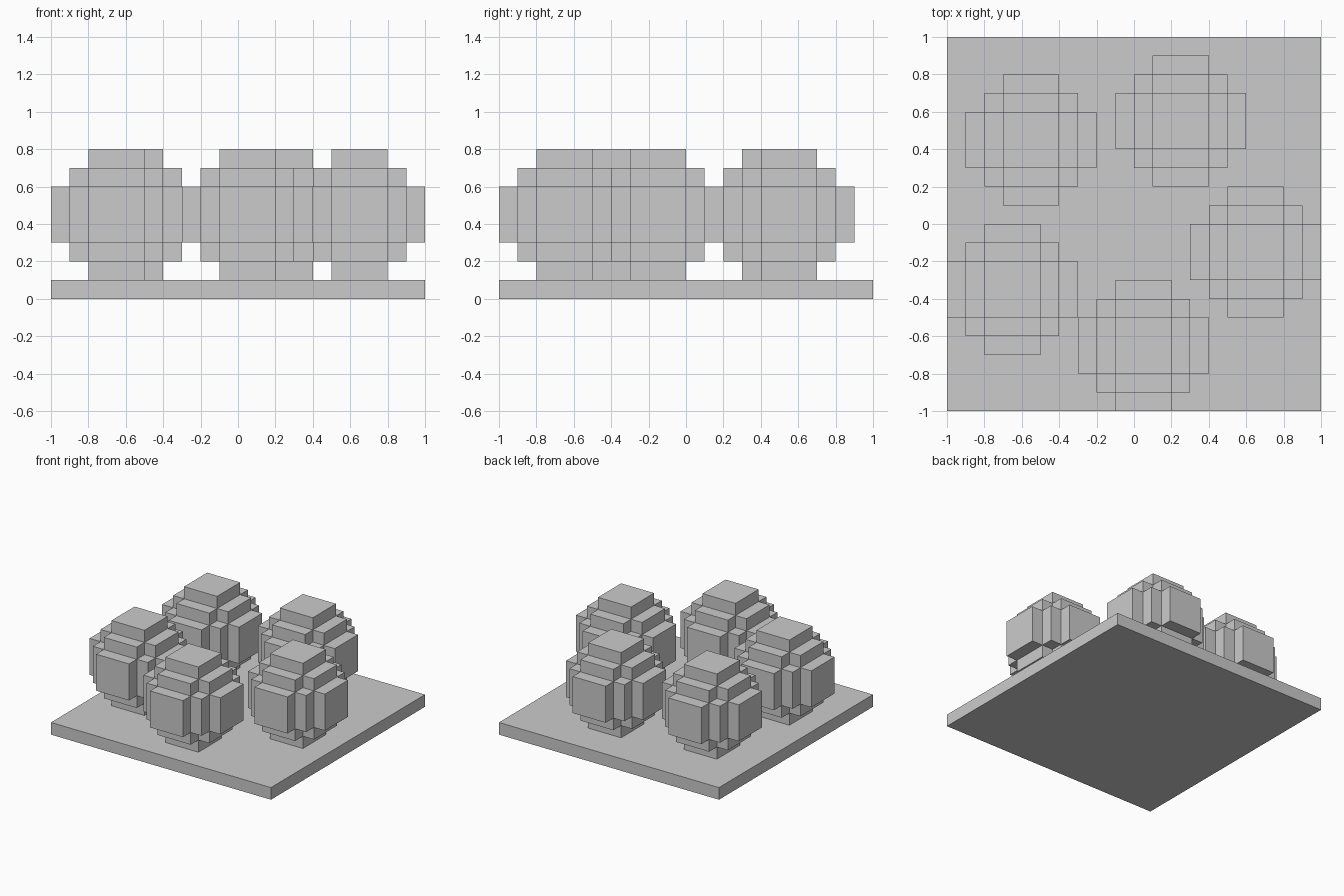
import bpy, bmesh
from itertools import product
from mathutils import Vector

if "Cube" in bpy.data.objects:
    bpy.data.objects.remove(bpy.data.objects["Cube"])

CELL = 0.1


def finish(bm, name, location):
    mesh = bpy.data.meshes.new(name)
    bm.to_mesh(mesh)
    bm.free()
    obj = bpy.data.objects.new(name, mesh)
    obj.location = location
    bpy.context.collection.objects.link(obj)
    return obj


def filled(cell):
    # cells of a blocky sphere, seven cells across
    return sum(c * c for c in cell) < 12


def blocky_ball():
    bm = bmesh.new()
    for cell in product(range(-3, 4), repeat=3):
        if not filled(cell):
            continue
        for axis, sign in product(range(3), (-1, 1)):
            step = [0, 0, 0]
            step[axis] = sign
            n = Vector(step)
            if filled(Vector(cell) + n):
                continue
            # outward quad on each exposed cell side
            u = Vector((n.y, n.z, n.x))
            v = n.cross(u)
            mid = Vector(cell) + n / 2
            quad = [mid + (a * u + b * v) / 2
                    for a, b in ((-1, -1), (1, -1), (1, 1), (-1, 1))]
            bm.faces.new([bm.verts.new(p * CELL) for p in quad])
    bmesh.ops.remove_doubles(bm, verts=bm.verts, dist=0.001)
    # merge coplanar cell sides into large flat faces
    bmesh.ops.dissolve_limit(bm, angle_limit=0.01, verts=bm.verts, edges=bm.edges)
    return bm


# base plate
bm = bmesh.new()
bmesh.ops.create_cube(bm, size=1)
bmesh.ops.scale(bm, vec=(2, 2, 0.1), verts=bm.verts)
finish(bm, "base_plate", (0, 0, 0.05))

# five balls resting on the plate
centres = [(-0.55, 0.45), (0.25, 0.55), (0.65, -0.15), (0.05, -0.65), (-0.65, -0.35)]
for i, (x, y) in enumerate(centres, 1):
    finish(blocky_ball(), f"blocky_ball_{i}", (x, y, 0.45))
